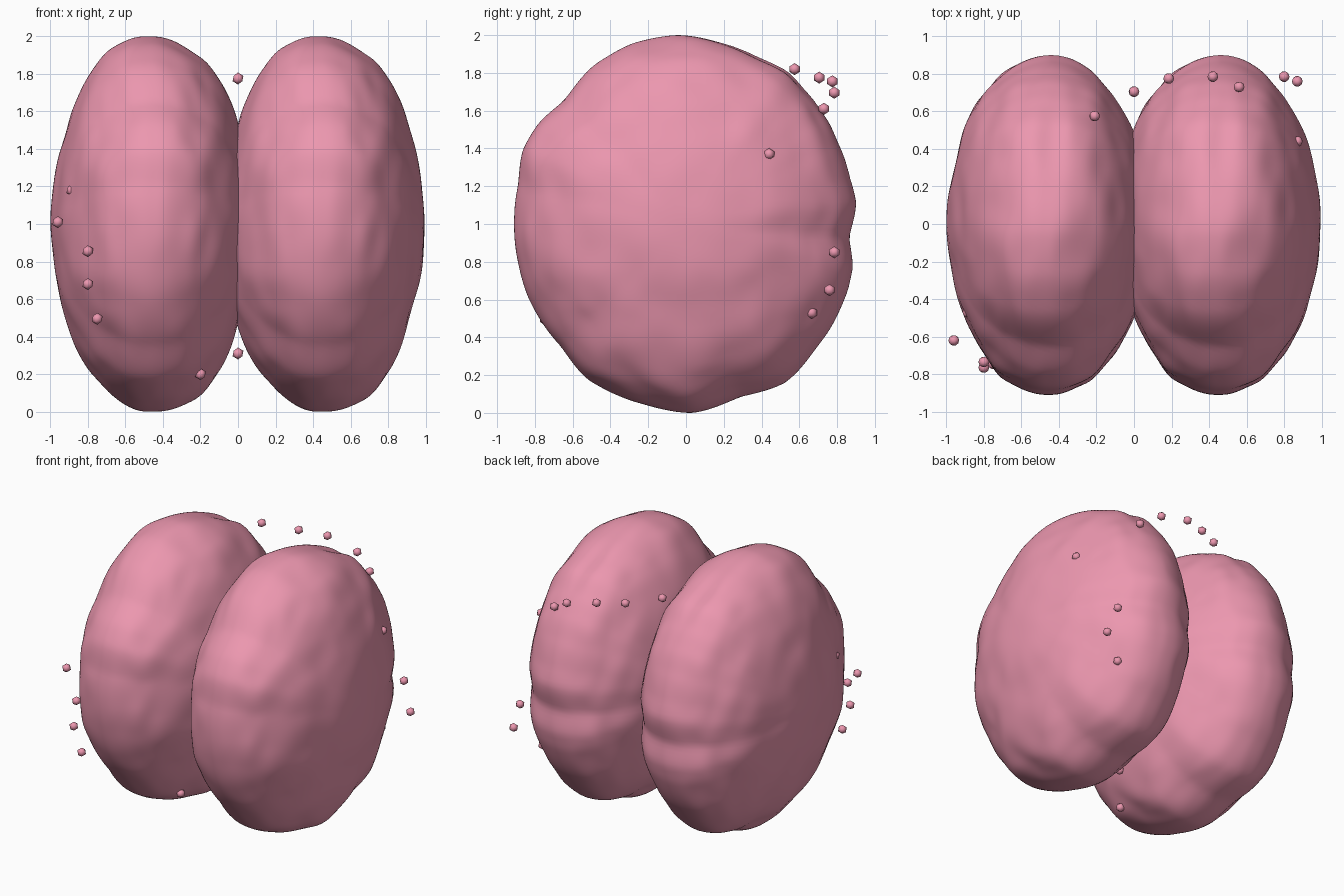
import bpy, bmesh, math
from mathutils import Vector, noise

if "Cube" in bpy.data.objects:
    bpy.data.objects.remove(bpy.data.objects["Cube"])

pink = bpy.data.materials.new("pink")
pink.diffuse_color = (0.84, 0.31, 0.43, 1)
pink.use_nodes = True
pink.node_tree.nodes["Principled BSDF"].inputs["Base Color"].default_value = pink.diffuse_color

# Side outline of a lobe as (y, z) points, turned into angle -> radius
OUTLINE = [(.90, 1.12), (.87, 1.24), (.81, 1.42), (.74, 1.57), (.65, 1.70), (.54, 1.82),
           (.39, 1.89), (.2, 1.96), (-.05, 2.0), (-.27, 1.96), (-.46, 1.86), (-.65, 1.65),
           (-.79, 1.52), (-.86, 1.4), (-.89, 1.2), (-.91, 1.0), (-.89, .8), (-.83, .6),
           (-.67, .36), (-.51, .17), (-.24, .05), (.03, 0.0), (.29, .085), (.525, .16),
           (.71, .37), (.85, .63), (.88, .75), (.865, .93)]
POLAR = sorted((math.atan2(z - 1, y) % math.tau, math.hypot(y, z - 1)) for y, z in OUTLINE)
POLAR = [(POLAR[-1][0] - math.tau, POLAR[-1][1])] + POLAR + [(POLAR[0][0] + math.tau, POLAR[0][1])]


def rim_radius(angle):
    angle %= math.tau
    for (a0, r0), (a1, r1) in zip(POLAR, POLAR[1:]):
        if a0 <= angle <= a1:
            t = (angle - a0) / (a1 - a0)
            t = t * t * (3 - 2 * t) * .5 + t * .5
            return r0 + (r1 - r0) * t
    return 1.0


def finish(name, bm, location):
    mesh = bpy.data.meshes.new(name)
    bm.to_mesh(mesh)
    bm.free()
    for p in mesh.polygons:
        p.use_smooth = True
    mesh.materials.append(pink)
    ob = bpy.data.objects.new(name, mesh)
    ob.location = location
    bpy.context.collection.objects.link(ob)
    return ob


# Lumpy flattened lobes, the same shape used twice
def make_lobe(name, x):
    bm = bmesh.new()
    bmesh.ops.create_icosphere(bm, subdivisions=6, radius=1)
    for v in bm.verts:
        d = v.co.normalized()
        flat = abs(d.x)
        r = math.hypot(d.y, d.z)
        ang = math.atan2(d.z, d.y)
        lump = noise.noise(d * 2.2 + Vector((3.1, 7.4, 1.7)))
        fine = noise.noise(d * 4.5 + Vector((9.2, 0.6, 4.3)))
        rr = rim_radius(ang) * r * (1 + (.025 * lump + .015 * fine) * min(1, flat * 2))
        xx = math.copysign(.535 * flat ** .96, d.x) * (1 + .03 * lump + .015 * fine)
        # shallow groove just inside the upper back rim
        groove = math.exp(-((ang - 1.05) / .3) ** 2 - ((d.x - .05) / .13) ** 2)
        rr *= 1 - .025 * groove
        # the rim wanders a little from side to side
        xx += .03 * r ** 4 * noise.noise(Vector((d.y * 2, d.z * 2, 5.5)))
        v.co = (xx, rr * math.cos(ang), rr * math.sin(ang))
    finish(name, bm, (x, 0, 1))


make_lobe("left_lobe", -.455)
make_lobe("right_lobe", .45)

# Small beads in loose chains around the lobes
BEADS = {
    "upper_back_bead": [(-.21, .575, 1.82), (0, .705, 1.775), (.185, .775, 1.755),
                        (.42, .785, 1.695), (.56, .73, 1.61), (.87, .44, 1.37)],
    "lower_back_bead": [(.8, .785, .85), (.87, .76, .65), (.70, .665, .53)],
    "front_bead": [(-.885, -.47, 1.18), (-.96, -.62, 1.01), (-.8, -.735, .855),
                   (-.8, -.765, .68), (-.75, -.745, .495)],
    "under_bead": [(-.2, -.38, .2), (0, -.15, .31)],
}
for name, spots in BEADS.items():
    for i, spot in enumerate(spots):
        bm = bmesh.new()
        bmesh.ops.create_icosphere(bm, subdivisions=1, radius=.032)
        finish(f"{name}_{i + 1}", bm, spot)
